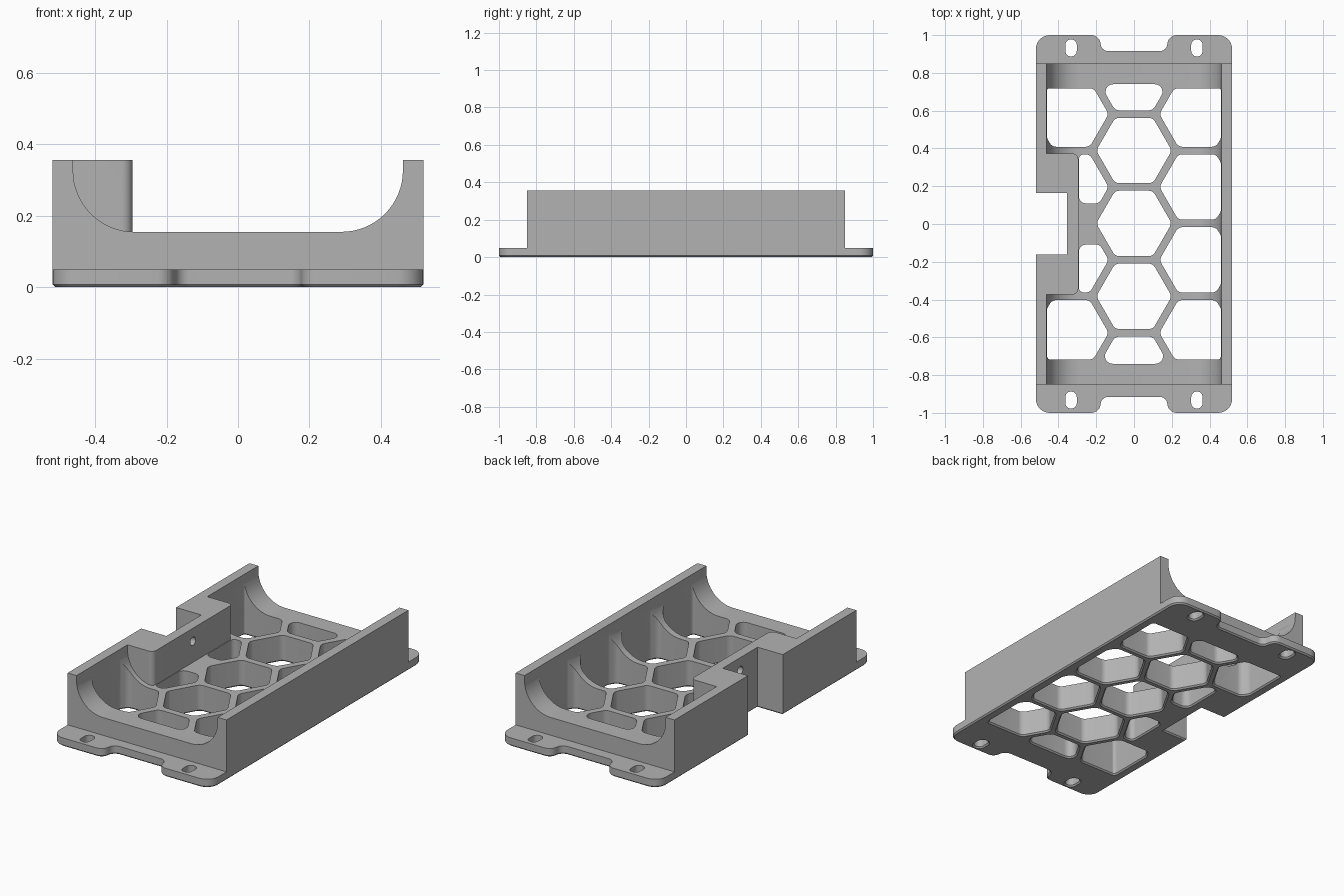
import bpy
import bmesh
from math import sin, cos, pi, radians
from mathutils import Vector

cube = bpy.data.objects.get("Cube")
if cube:
    bpy.data.objects.remove(cube, do_unlink=True)

HALF_W, HALF_BODY, TOP, PLATE = 0.52, 0.85, 0.357, 0.05
INNER, FLOOR, BEND = 0.462, 0.155, 0.172
CHAMFER = 0.008
PITCH, HEX_R = 0.386, 0.2

grey = bpy.data.materials.new("plain grey")
grey.use_nodes = True
colour = (0.45, 0.45, 0.45, 1)
grey.diffuse_color = colour
grey.node_tree.nodes["Principled BSDF"].inputs["Base Color"].default_value = colour


def fillet(corners, steps=7):
    """Round a counter-clockwise outline given as (x, y, radius)."""
    out = []
    for i, (x, y, r) in enumerate(corners):
        p = Vector((x, y))
        a = Vector(corners[i - 1][:2]) - p
        b = Vector(corners[(i + 1) % len(corners)][:2]) - p
        la, lb = a.length, b.length
        a.normalize()
        b.normalize()
        half = a.angle(b) / 2
        if r == 0 or half > 1.55:
            out.append(p)
            continue
        cut = min(r * cos(half) / sin(half), la * 0.48, lb * 0.48)
        r = cut * sin(half) / cos(half)
        centre = p + (a + b).normalized() * (r / sin(half))
        start, end = p + a * cut - centre, p + b * cut - centre
        sweep = pi - 2 * half
        for k in range(steps + 1):
            t = k / steps
            out.append(centre + (start * sin((1 - t) * sweep) + end * sin(t * sweep)) / sin(sweep))
    return out


def grow(points, d):
    """Offset an outline outward by d."""
    out = []
    for i, p in enumerate(points):
        e1 = (p - points[i - 1]).normalized()
        e2 = (points[(i + 1) % len(points)] - p).normalized()
        n1, n2 = Vector((e1.y, -e1.x)), Vector((e2.y, -e2.x))
        out.append(p + (n1 + n2) * (d / (1 + n1.dot(n2))))
    return out


def clip(points, axis, limit, sign):
    """Keep the side of an outline where sign * (coordinate - limit) <= 0."""
    out = []
    for i, q in enumerate(points):
        p = points[i - 1]
        dp, dq = sign * (p[axis] - limit), sign * (q[axis] - limit)
        if dp * dq < 0:
            out.append(p.lerp(q, dp / (dp - dq)))
        if dq <= 0:
            out.append(q)
    return out


def add_loft(bm, rings):
    loops = [[bm.verts.new(v) for v in ring] for ring in rings]
    for lo, hi in zip(loops, loops[1:]):
        for i in range(len(lo)):
            bm.faces.new((lo[i - 1], lo[i], hi[i], hi[i - 1]))
    bm.faces.new(loops[0][::-1])
    bm.faces.new(loops[-1])


def add_prism(bm, outline, levels):
    add_loft(bm, [[(p.x, p.y, z) for p in grow(outline, d)] for z, d in levels])


def make(name, bm):
    bmesh.ops.recalc_face_normals(bm, faces=bm.faces)
    mesh = bpy.data.meshes.new(name)
    bm.to_mesh(mesh)
    bm.free()
    mesh.materials.append(grey)
    obj = bpy.data.objects.new(name, mesh)
    bpy.context.collection.objects.link(obj)
    return obj


def boolean(target, tool, operation):
    mod = target.modifiers.new("join", 'BOOLEAN')
    mod.operation, mod.object, mod.solver = operation, tool, 'EXACT'
    bpy.context.view_layer.objects.active = target
    bpy.ops.object.modifier_apply(modifier=mod.name)
    bpy.data.objects.remove(tool, do_unlink=True)


def rect(x0, x1, y0, y1, r=0.0):
    return fillet([(x0, y0, r), (x1, y0, r), (x1, y1, r), (x0, y1, r)])


THROUGH = [(-0.1, CHAMFER), (0, CHAMFER), (CHAMFER, 0), (0.5, 0)]

# Base plate with four rounded mounting tabs
quarter = [(HALF_W, 1, 0.075), (0.185, 1, 0.055), (0.17, 0.915, 0.04)]
upper = quarter + [(-x, y, r) for x, y, r in reversed(quarter)]
outline = fillet(upper + [(-x, -y, r) for x, y, r in upper])
bm = bmesh.new()
add_prism(bm, outline, [(0, -CHAMFER), (CHAMFER, 0), (PLATE, 0)])
tray = make("battery_style_tray", bm)
tray.name = "tray_body"

# Solid body block
bm = bmesh.new()
add_prism(bm, rect(-HALF_W, HALF_W, -HALF_BODY, HALF_BODY), [(0.03, 0), (TOP, 0)])
boolean(tray, make("body_block", bm), 'UNION')

# Trough with rounded lower corners, interrupted by the side boss
profile = [(INNER, 0.45)]
for k in range(17):
    a = k / 16 * pi / 2
    profile.append((INNER - BEND + BEND * cos(a), FLOOR + BEND - BEND * sin(a)))
profile += [(-x, z) for x, z in reversed(profile)]
bm = bmesh.new()
add_loft(bm, [[(x, y, z) for x, z in profile] for y in (-0.95, 0.95)])
trough = make("trough_cutter", bm)
bm = bmesh.new()
boss = fillet([(-0.6, -0.373, 0), (-0.295, -0.373, 0.03), (-0.295, 0.373, 0.03), (-0.6, 0.373, 0)])
add_prism(bm, boss, [(0, 0), (0.6, 0)])
boolean(trough, make("boss_cutter", bm), 'DIFFERENCE')
boolean(tray, trough, 'DIFFERENCE')

# Honeycomb openings, mounting slots and side notch
bm = bmesh.new()
for col in (-1, 0, 1):
    rows = (-2, -1, 0, 1, 2) if col == 0 else (-1.5, -0.5, 0.5, 1.5)
    for row in rows:
        cx, cy = col * PITCH * cos(radians(30)), row * PITCH + 0.003
        cell = [Vector((cx + HEX_R * cos(k * pi / 3), cy + HEX_R * sin(k * pi / 3))) for k in range(6)]
        end = 0.74 if col == 0 else 0.718
        side = 1 if row > 0 else -1
        cell = clip(cell, 1, end, 1)
        cell = clip(cell, 1, -end, -1)
        cell = clip(cell, 0, INNER - 0.001, 1)
        cell = clip(cell, 0, 0.001 - INNER, -1)
        if col == -1 and abs(row) < 1:
            cell = clip(cell, 0, -0.292, -1)
            cell = clip(cell, 1, side * 0.108, -side)
        add_prism(bm, fillet([(p.x, p.y, 0.04) for p in cell]), THROUGH)
for sx in (-1, 1):
    for sy in (-1, 1):
        x, y = sx * 0.333, sy * 0.932
        add_prism(bm, rect(x - 0.03, x + 0.03, y - 0.045, y + 0.045, 0.0299), THROUGH)
add_prism(bm, rect(-0.7, -0.355, -0.162, 0.164), THROUGH)
boolean(tray, make("opening_cutter", bm), 'DIFFERENCE')

# Round cable hole through the boss wall
bm = bmesh.new()
ring = [(0.025 * cos(k * pi / 12), 0.28 + 0.025 * sin(k * pi / 12)) for k in range(24)]
add_loft(bm, [[(x, y, z) for y, z in ring] for x in (-0.45, -0.2)])
boolean(tray, make("hole_cutter", bm), 'DIFFERENCE')

# Tidy surfaces and smooth the rounded parts
bm = bmesh.new()
bm.from_mesh(tray.data)
bmesh.ops.remove_doubles(bm, verts=bm.verts, dist=0.00005)
bm.to_mesh(tray.data)
bm.free()
bpy.ops.object.select_all(action='DESELECT')
tray.select_set(True)
bpy.context.view_layer.objects.active = tray
bpy.ops.object.shade_smooth_by_angle(angle=radians(30))
